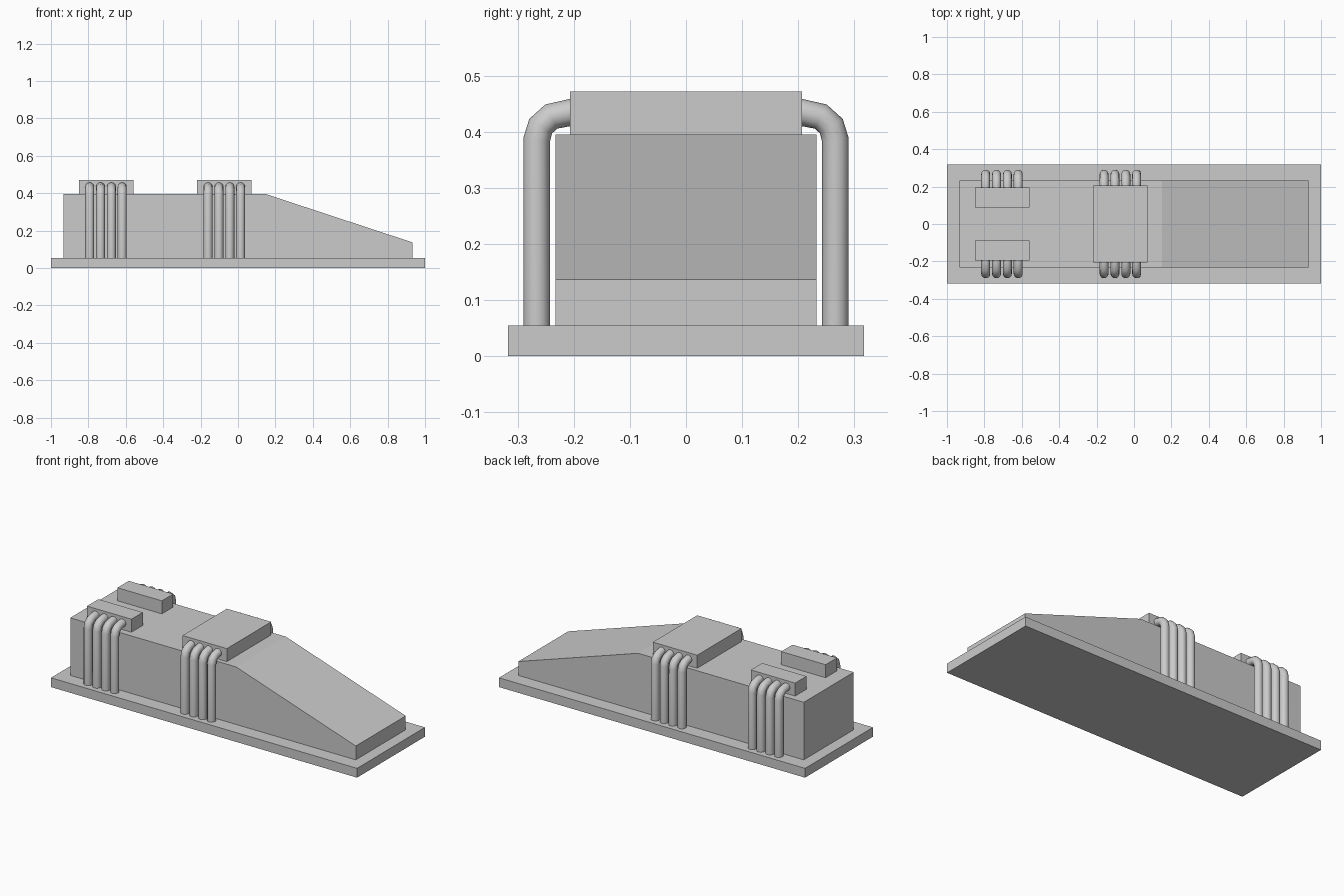
import bpy
import bmesh

if "Cube" in bpy.data.objects:
    bpy.data.objects.remove(bpy.data.objects["Cube"])

BASE_TOP, BODY_TOP, BLOCK_TOP = 0.055, 0.395, 0.472


def prism(name, profile, y0, y1):
    """Extrude an (x, z) profile from y0 to y1."""
    bm = bmesh.new()
    face = bm.faces.new([bm.verts.new((x, y0, z)) for x, z in profile])
    ext = bmesh.ops.extrude_face_region(bm, geom=[face])
    verts = [v for v in ext["geom"] if isinstance(v, bmesh.types.BMVert)]
    bmesh.ops.translate(bm, verts=verts, vec=(0, y1 - y0, 0))
    bmesh.ops.recalc_face_normals(bm, faces=bm.faces)
    mesh = bpy.data.meshes.new(name)
    bm.to_mesh(mesh)
    bm.free()
    obj = bpy.data.objects.new(name, mesh)
    bpy.context.collection.objects.link(obj)
    return obj


def box(name, x0, x1, y0, y1, z0, z1):
    return prism(name, [(x0, z0), (x1, z0), (x1, z1), (x0, z1)], y0, y1)


def pipe_bank(name, centre_x, side, inner_y):
    """Four bent pipes rising from the base and turning into a block."""
    curve = bpy.data.curves.new(name, "CURVE")
    curve.dimensions = "3D"
    curve.bevel_depth = 0.024
    curve.bevel_resolution = 4
    curve.use_fill_caps = True
    path = [(0.266, BASE_TOP - 0.005), (0.266, 0.386), (0.259, 0.41),
            (0.24, 0.427), (0.207, 0.434), (inner_y, 0.434)]
    for i in range(4):
        x = centre_x + (i - 1.5) * 0.058
        spline = curve.splines.new("POLY")
        spline.points.add(len(path) - 1)
        for point, (y, z) in zip(spline.points, path):
            point.co = (x, side * y, z, 1)
        spline.use_smooth = True
    obj = bpy.data.objects.new(name, curve)
    bpy.context.collection.objects.link(obj)


# Base plate and sloped body
box("base_plate", -1, 1, -0.317, 0.317, 0, BASE_TOP)
prism("sloped_body", [(-0.933, BASE_TOP), (0.933, BASE_TOP), (0.933, 0.137),
                      (0.15, BODY_TOP), (-0.933, BODY_TOP)], -0.233, 0.233)

# Wide middle block
box("middle_block", -0.218, 0.072, -0.207, 0.207, BODY_TOP, BLOCK_TOP)

# Small rear blocks and all pipe banks, on both sides
for side, label in ((-1, "front"), (1, "back")):
    y0, y1 = sorted((side * 0.089, side * 0.195))
    box(f"{label}_small_block", -0.85, -0.56, y0, y1, BODY_TOP, BLOCK_TOP)
    pipe_bank(f"{label}_left_pipes", -0.706, side, 0.185)
    pipe_bank(f"{label}_middle_pipes", -0.073, side, 0.195)
